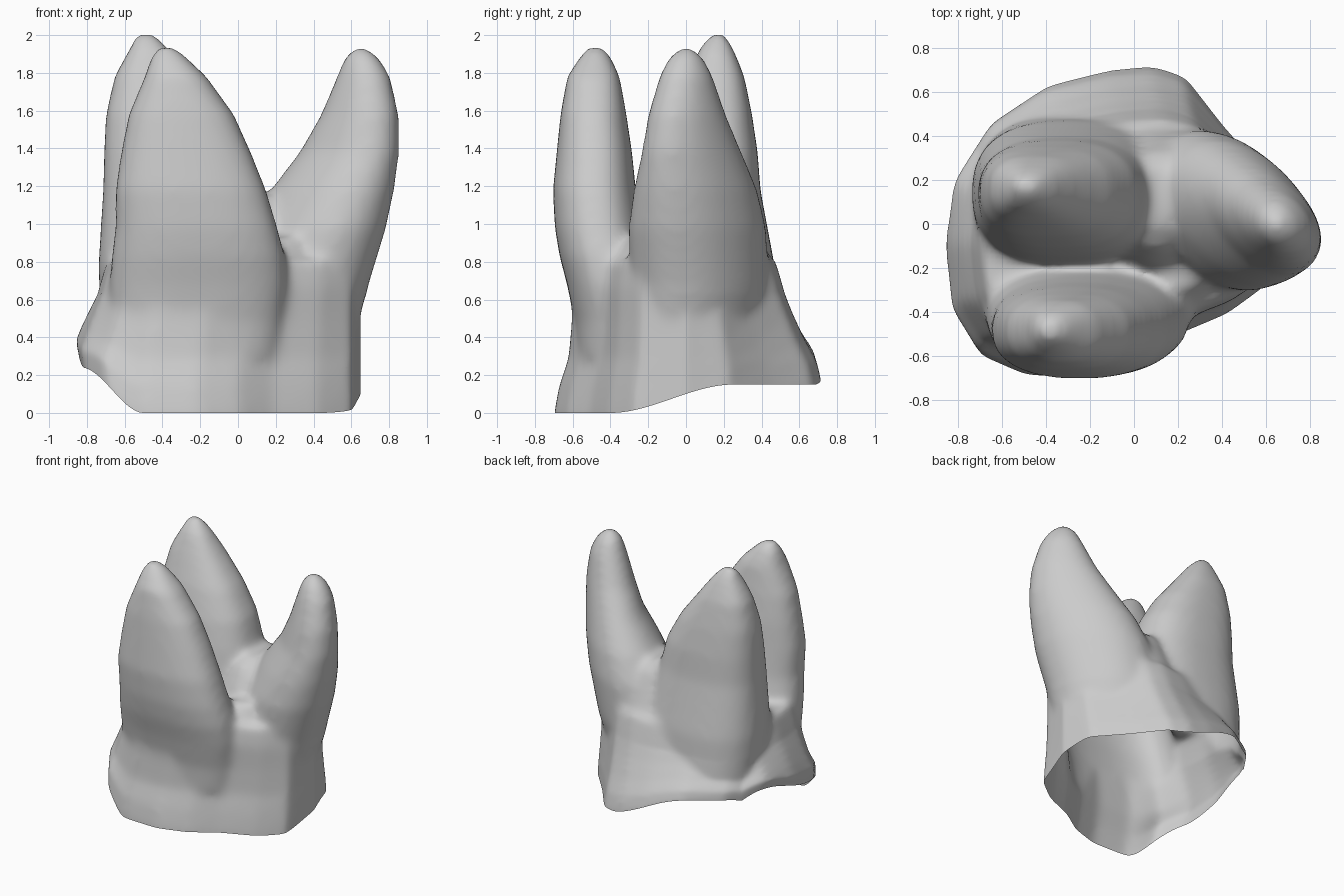
import bpy, bmesh, math

cube = bpy.data.objects.get("Cube")
if cube:
    bpy.data.objects.remove(cube, do_unlink=True)

SIDES = 32


def loft(bm, rings):
    """Closed skin through a stack of rings."""
    loops = [[bm.verts.new(p) for p in ring] for ring in rings]
    n = len(loops[0])
    for low, high in zip(loops, loops[1:]):
        for i in range(n):
            j = (i + 1) % n
            bm.faces.new((low[i], low[j], high[j], high[i]))
    bm.faces.new(loops[0][::-1])
    bm.faces.new(loops[-1])


def oval(z, cx, cy, rx, ry, turn, power):
    """Ellipse ring; a power below 1 makes it boxier."""
    c, s = math.cos(turn), math.sin(turn)
    ring = []
    for i in range(SIDES):
        a = 2 * math.pi * i / SIDES
        u = rx * math.copysign(abs(math.cos(a)) ** power, math.cos(a))
        v = ry * math.copysign(abs(math.sin(a)) ** power, math.sin(a))
        ring.append((cx + u * c - v * s, cy + u * s + v * c, z))
    return ring


def neck_ring(z, width, front, back):
    """Neck outline narrowed from the right, the front and the back."""
    return [(0.65 - (0.65 - x) * width, y * (back if y > 0 else front), z)
            for x, y in outline]


def smoothstep(t):
    t = min(max(t, 0), 1)
    return t * t * (3 - 2 * t)


def rim_height(x, y):
    """Height of the open lower edge, raised at the back and the right side."""
    back = 0.15 * smoothstep((y + 0.4) / 0.65)
    side = 0.24 * smoothstep((-0.5 - x) / 0.33)
    corner = 0.2 * smoothstep((0.2 - x) / 0.65) * smoothstep(y / 0.45)
    return 0.02 + back + max(side, corner)


# Neck outline, counter-clockwise from the left side
outline = [(0.65, 0), (0.6, 0.23), (0.41, 0.44), (0.23, 0.67), (0.08, 0.72),
           (-0.12, 0.7), (-0.4, 0.63), (-0.66, 0.46), (-0.82, 0.2), (-0.86, -0.1),
           (-0.83, -0.4), (-0.71, -0.6), (-0.5, -0.69), (-0.22, -0.7), (0, -0.63),
           (0.18, -0.51), (0.42, -0.41), (0.6, -0.28)]
# height, width scale, front scale, back scale
neck = [(-0.2, 0.98, 1, 1), (0, 0.99, 1, 1), (0.15, 1, 0.96, 0.96),
        (0.3, 0.98, 0.89, 0.88), (0.5, 0.95, 0.865, 0.79),
        (0.68, 0.92, 0.86, 0.72), (0.83, 0.89, 0.8, 0.66)]

# Each part: turn, boxiness, then rings of height, centre x, centre y, radii
front_root = (0, 0.85, [
    (0.3, -0.22, -0.36, 0.44, 0.22), (0.5, -0.22, -0.38, 0.46, 0.21),
    (0.7, -0.21, -0.41, 0.47, 0.22),
    (0.85, -0.21, -0.435, 0.46, 0.235), (1.0, -0.22, -0.465, 0.43, 0.23),
    (1.2, -0.25, -0.485, 0.4, 0.22), (1.4, -0.275, -0.485, 0.345, 0.2),
    (1.6, -0.3, -0.49, 0.28, 0.175), (1.8, -0.33, -0.49, 0.165, 0.14),
    (1.91, -0.37, -0.48, 0.09, 0.08), (1.96, -0.38, -0.48, 0.04, 0.04)])
back_root = (0, 0.8, [
    (0.3, -0.28, 0.16, 0.44, 0.34), (0.8, -0.29, 0.14, 0.45, 0.33),
    (1.2, -0.325, 0.125, 0.39, 0.27), (1.4, -0.35, 0.135, 0.36, 0.245),
    (1.6, -0.4, 0.145, 0.3, 0.205), (1.8, -0.455, 0.16, 0.2, 0.15),
    (1.94, -0.47, 0.16, 0.11, 0.095), (2.025, -0.49, 0.17, 0.05, 0.04)])
left_root = (-math.pi / 4, 0.95, [
    (0.3, 0.27, 0.06, 0.36, 0.28), (0.7, 0.33, 0.07, 0.4, 0.31),
    (1.0, 0.42, 0.06, 0.41, 0.3), (1.2, 0.5, 0.05, 0.375, 0.26),
    (1.4, 0.59, 0.03, 0.31, 0.2), (1.6, 0.645, 0.005, 0.235, 0.165),
    (1.8, 0.665, 0, 0.155, 0.125), (1.9, 0.655, 0, 0.1, 0.085),
    (1.95, 0.65, 0, 0.04, 0.04)])
# Saddles that fill the forks between the roots
back_saddle = (0, 1, [
    (0.5, 0.1, 0.1, 0.4, 0.36), (0.85, 0.12, 0.1, 0.33, 0.34),
    (1.0, 0.12, 0.1, 0.24, 0.28), (1.12, 0.1, 0.11, 0.15, 0.22),
    (1.18, 0.1, 0.12, 0.08, 0.14)])
front_saddle = (0, 1, [
    (0.5, 0.2, -0.22, 0.22, 0.2), (0.8, 0.22, -0.21, 0.18, 0.17),
    (0.95, 0.23, -0.18, 0.12, 0.12)])

# Neck, roots and saddles as overlapping solids
bm = bmesh.new()
loft(bm, [neck_ring(*row) for row in neck])
for turn, power, rings in (front_root, back_root, left_root, back_saddle, front_saddle):
    loft(bm, [oval(*ring, turn, power) for ring in rings])
mesh = bpy.data.meshes.new("rooted_shell")
bm.to_mesh(mesh)
bm.free()
shell = bpy.data.objects.new("rooted_shell", mesh)
bpy.context.collection.objects.link(shell)

# Fuse into one skin and soften the joins
remesh = shell.modifiers.new("fuse", 'REMESH')
remesh.mode = 'VOXEL'
remesh.voxel_size = 0.025
soften = shell.modifiers.new("soften", 'SMOOTH')
soften.factor = 0.5
soften.iterations = 16
graph = bpy.context.evaluated_depsgraph_get()
fused = bpy.data.meshes.new_from_object(shell.evaluated_get(graph))
shell.modifiers.clear()
shell.data = fused
bpy.data.meshes.remove(mesh)
fused.name = "rooted_shell"

# Open the base and bend its edge to the wavy rim
bm = bmesh.new()
bm.from_mesh(fused)
bmesh.ops.bisect_plane(bm, geom=bm.verts[:] + bm.edges[:] + bm.faces[:],
                       plane_co=(0, 0, 0), plane_no=(0, 0, 1), clear_inner=True)
for v in bm.verts:
    fade = max(0, 1 - v.co.z / 0.65)
    v.co.z += rim_height(v.co.x, v.co.y) * fade
low = min(v.co.z for v in bm.verts)
for v in bm.verts:
    v.co.z -= low
bm.to_mesh(fused)
bm.free()

# Plain grey surface
grey = bpy.data.materials.new("light_grey")
grey.use_nodes = True
colour = (0.6, 0.6, 0.6, 1)
grey.diffuse_color = colour
grey.node_tree.nodes["Principled BSDF"].inputs["Base Color"].default_value = colour
fused.materials.clear()
fused.materials.append(grey)
for p in fused.polygons:
    p.material_index = 0

bpy.ops.object.select_all(action='DESELECT')
shell.select_set(True)
bpy.context.view_layer.objects.active = shell
bpy.ops.object.shade_smooth()
